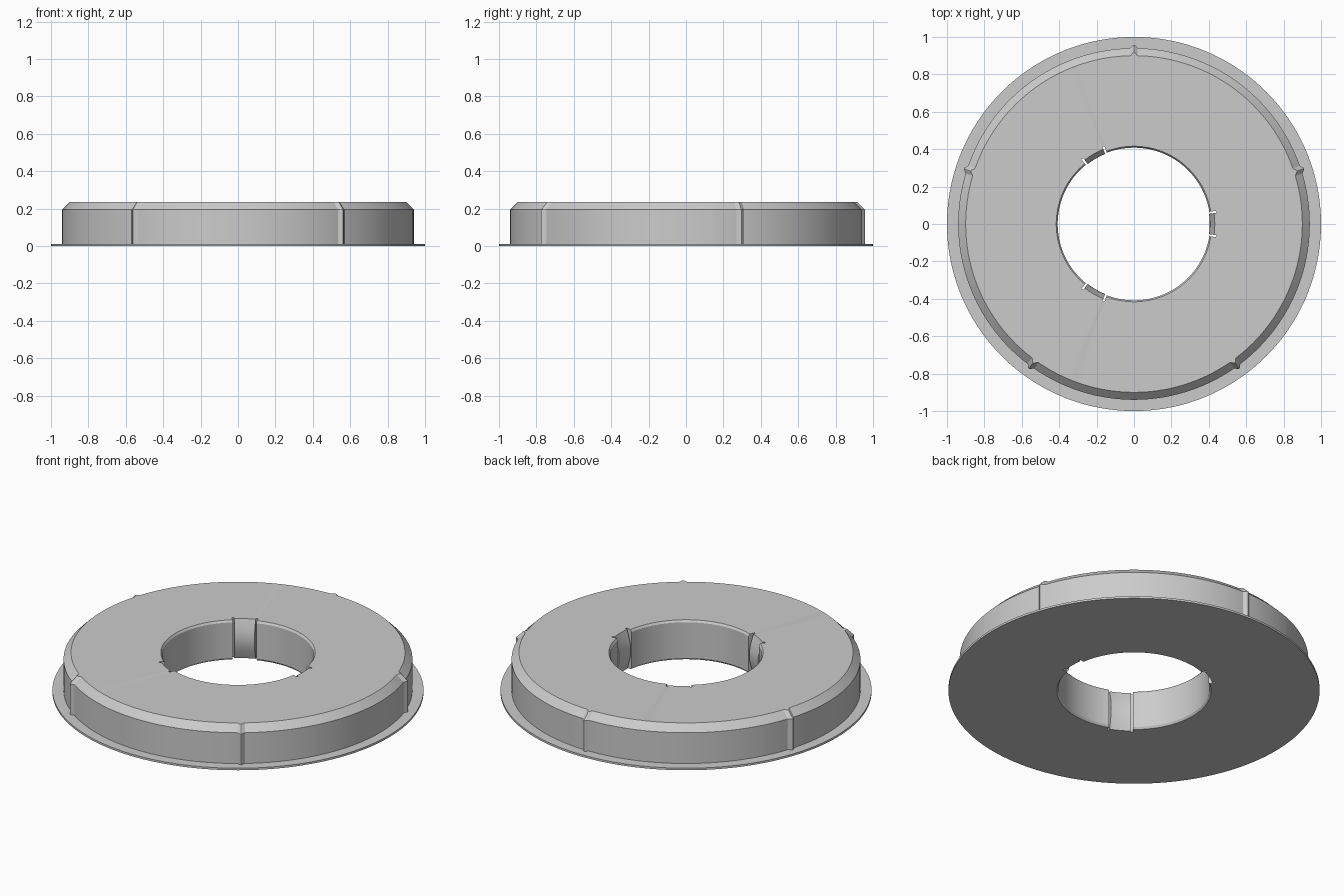
import bpy, bmesh, math
from math import sin, cos, pi, radians

cube = bpy.data.objects.get("Cube")
if cube:
    bpy.data.objects.remove(cube)

grey = bpy.data.materials.new("plain_grey")
grey.use_nodes = True
grey.diffuse_color = (0.6, 0.6, 0.6, 1)
grey.node_tree.nodes["Principled BSDF"].inputs["Base Color"].default_value = (0.6, 0.6, 0.6, 1)

HEIGHT = 0.235      # overall height
BORE = 0.408        # bore radius
SLOT = 0.445        # radius at the back of the clip slots
TAB, SLIT = 0.134, 0.16   # half angles of a clip and of its slot


def loft(name, columns, closed):
    """Join equal-length columns of points, each a closed section, into a skin."""
    bm = bmesh.new()
    rings = [[bm.verts.new(p) for p in col] for col in columns]
    count = len(rings[0])
    pairs = list(zip(rings, rings[1:]))
    if closed:
        pairs.append((rings[-1], rings[0]))
    else:
        bm.faces.new(rings[0])
        bm.faces.new(rings[-1])
    for a, b in pairs:
        for i in range(count):
            j = (i + 1) % count
            bm.faces.new((a[i], a[j], b[j], b[i]))
    bmesh.ops.recalc_face_normals(bm, faces=bm.faces)
    mesh = bpy.data.meshes.new(name)
    bm.to_mesh(mesh)
    bm.free()
    mesh.materials.append(grey)
    obj = bpy.data.objects.new(name, mesh)
    bpy.context.collection.objects.link(obj)
    bpy.ops.object.select_all(action="DESELECT")
    obj.select_set(True)
    bpy.context.view_layer.objects.active = obj
    bpy.ops.object.shade_smooth_by_angle(angle=radians(25))
    return obj


def column(angle, profile):
    return [(r * cos(angle), r * sin(angle), z) for r, z in profile]


# Ring body with flange, chamfered rim and three slots in the bore
outer = [(1, 0), (1, 0.012), (0.94, 0.012), (0.94, 0.195), (0.9, HEIGHT)]
wall = outer + [(BORE + 0.008, HEIGHT), (BORE, HEIGHT - 0.012),
                (BORE, 0.012), (BORE + 0.008, 0)]
slot = outer + [(SLOT, HEIGHT), (SLOT, HEIGHT - 0.012), (SLOT, 0.012), (SLOT, 0)]
columns = []
for k in range(3):
    mid = k * 2 * pi / 3
    for i in range(7):
        columns.append(column(mid - SLIT + 2 * SLIT * i / 6, slot))
    span = 2 * pi / 3 - 2 * SLIT
    for i in range(41):
        columns.append(column(mid + SLIT + span * i / 40, wall))
loft("ring_body", columns, True)

# Bowed spring clips standing in the slots
bow = [(0.432 - 0.027 * sin(pi * i / 12), HEIGHT * i / 12) for i in range(13)]
clip = bow + [(SLOT + 0.002, HEIGHT), (SLOT + 0.002, 0)]
for k in range(3):
    mid = k * 2 * pi / 3
    loft(f"bore_clip_{k + 1}",
         [column(mid - TAB + 2 * TAB * i / 6, clip) for i in range(7)], False)

# Five rounded ribs that follow the outer wall and its chamfer
for k in range(5):
    mid = radians(90 + 72 * k)
    columns = []
    for i in range(9):
        t = -1 + i / 4
        swell = 0.018 * (0.5 + 0.5 * cos(pi * t)) - 0.001
        rib = [(0.87, 0.01), (0.94 + swell, 0.01), (0.94 + swell, 0.195),
               (0.9 + swell, HEIGHT), (0.87, HEIGHT)]
        columns.append(column(mid + 0.026 * t, rib))
    loft(f"outer_rib_{k + 1}", columns, False)
